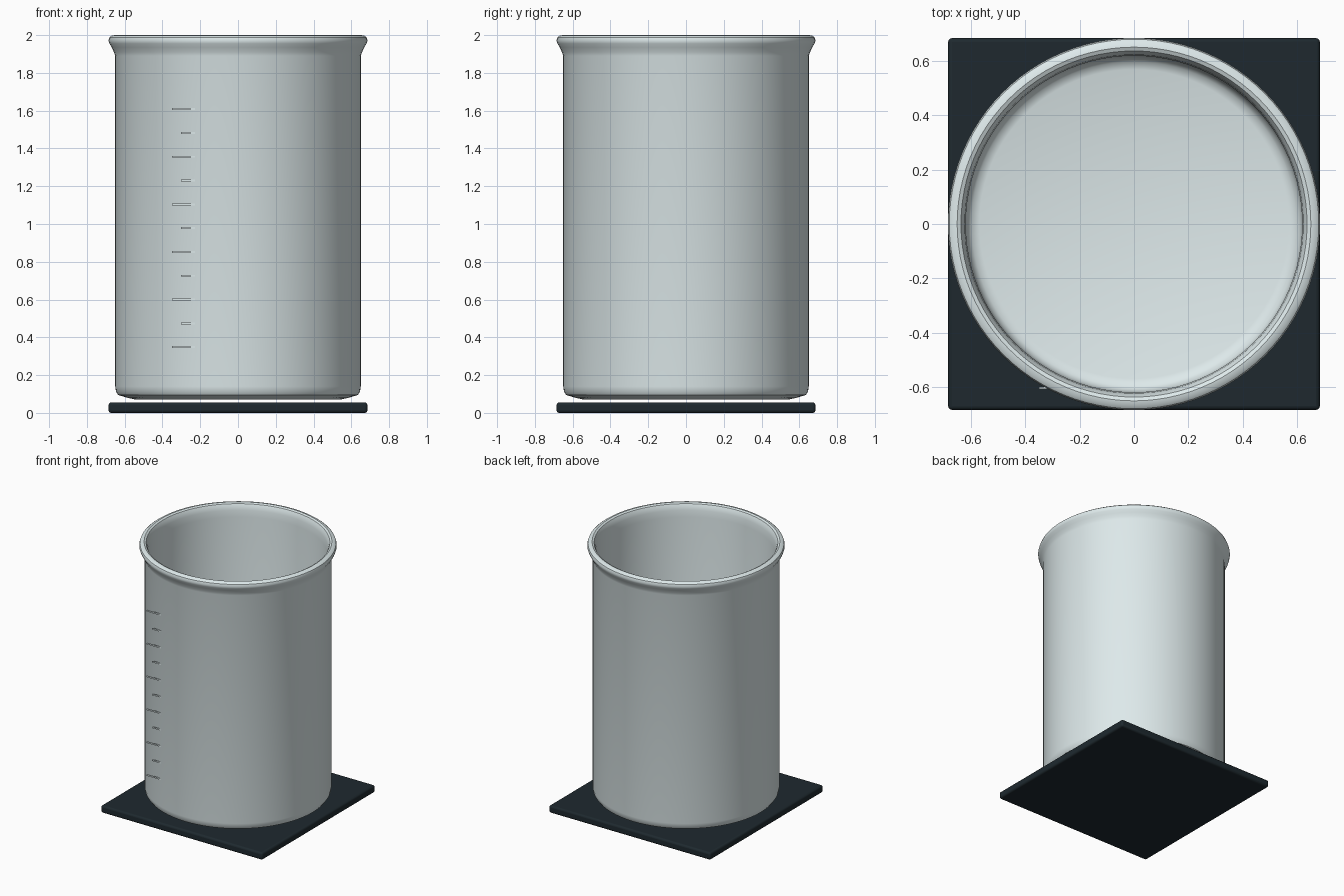
import bpy, bmesh, math
from mathutils import Matrix

if "Cube" in bpy.data.objects:
    bpy.data.objects.remove(bpy.data.objects["Cube"])


def material(name, color):
    m = bpy.data.materials.new(name)
    m.diffuse_color = (*color, 1)
    m.use_nodes = True
    m.node_tree.nodes["Principled BSDF"].inputs["Base Color"].default_value = m.diffuse_color
    return m


def make_object(name, bm, mat):
    bmesh.ops.recalc_face_normals(bm, faces=bm.faces)
    me = bpy.data.meshes.new(name)
    bm.to_mesh(me)
    bm.free()
    ob = bpy.data.objects.new(name, me)
    bpy.context.collection.objects.link(ob)
    me.materials.append(mat)
    return ob


def smooth(ob):
    bpy.ops.object.select_all(action='DESELECT')
    ob.select_set(True)
    bpy.context.view_layer.objects.active = ob
    bpy.ops.object.shade_smooth_by_angle(angle=math.radians(35))


def add_box(bm, center, size):
    bmesh.ops.create_cube(bm, size=1, matrix=Matrix.Translation(center) @ Matrix.Diagonal((*size, 1)))


def lathe(name, profile, mat, steps=96):
    bm = bmesh.new()
    verts = [bm.verts.new((r, 0, z)) for r, z in profile]
    edges = [bm.edges.new(pair) for pair in zip(verts, verts[1:])]
    bmesh.ops.spin(bm, geom=verts + edges, cent=(0, 0, 0), axis=(0, 0, 1),
                   angle=math.tau, steps=steps)
    bmesh.ops.remove_doubles(bm, verts=bm.verts, dist=1e-5)
    ob = make_object(name, bm, mat)
    smooth(ob)
    return ob


glass = material("pale_glass", (0.73, 0.82, 0.83))
dark = material("dark_base", (0.013, 0.022, 0.028))

# Square base plate with softened edges
bm = bmesh.new()
add_box(bm, (0, 0, 0.028), (1.37, 1.37, 0.056))
plate = make_object("base_plate", bm, dark)
bevel = plate.modifiers.new("soft_edges", 'BEVEL')
bevel.width = 0.014
bevel.segments = 3
smooth(plate)

# Beaker: outside from the bottom up, over the flared rim, then down the inside
lathe("beaker", [
    (0, 0.07), (0.54, 0.07), (0.585, 0.08), (0.635, 0.095), (0.646, 0.112), (0.65, 0.14),
    (0.65, 1.89), (0.657, 1.91), (0.668, 1.935), (0.681, 1.955), (0.686, 1.972),
    (0.681, 1.988), (0.669, 1.997), (0.652, 2.0), (0.638, 1.993), (0.629, 1.975),
    (0.624, 1.95), (0.62, 1.9), (0.62, 0.17), (0.613, 0.14), (0.598, 0.12),
    (0.57, 0.11), (0, 0.11)], glass)

# Straight graduation ticks, alternating long and short, set into the wall
bm = bmesh.new()
for i in range(11):
    left = -0.35 if i % 2 == 0 else -0.302
    right = -0.2
    add_box(bm, ((left + right) / 2, -0.604, 0.348 + 0.126 * i), (right - left, 0.008, 0.01))
make_object("graduation_marks", bm, glass)
